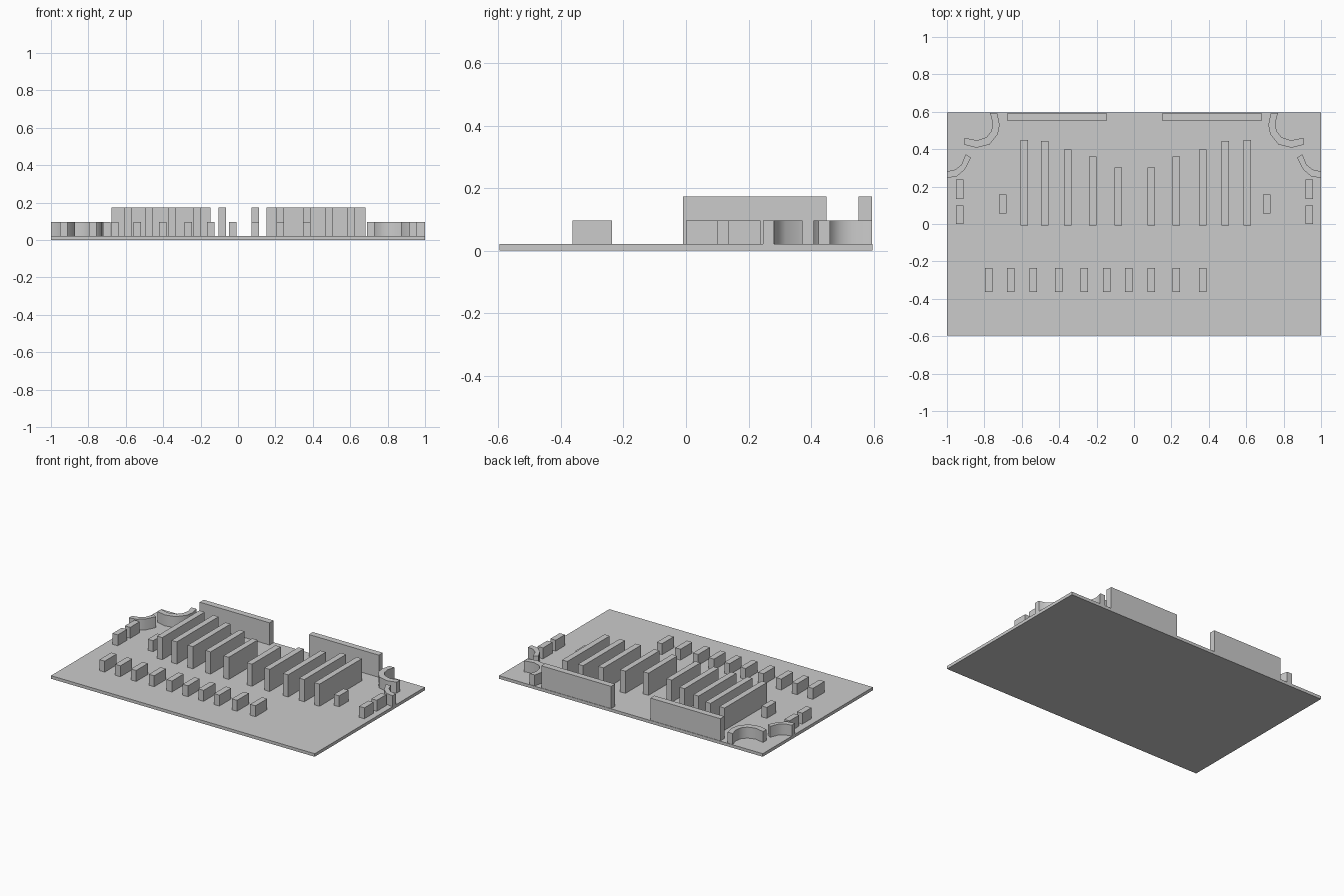
import bpy, bmesh, math

if "Cube" in bpy.data.objects:
    bpy.data.objects.remove(bpy.data.objects["Cube"])

BASE_TOP, LOW, HIGH = 0.021, 0.096, 0.173


def box(name, x0, x1, y0, y1, z0, z1):
    bpy.ops.mesh.primitive_cube_add(size=1, location=((x0 + x1) / 2, (y0 + y1) / 2, (z0 + z1) / 2))
    ob = bpy.context.object
    ob.name = name
    ob.scale = (x1 - x0, y1 - y0, z1 - z0)
    bpy.ops.object.transform_apply(location=False, rotation=False, scale=True)
    return ob


def block(name, cx, y0, y1, top, width=0.04):
    return box(name, cx - width / 2, cx + width / 2, y0, y1, BASE_TOP, top)


def curved_wall(name, outer, inner, side):
    """Extruded strip between two matching point rows."""
    bm = bmesh.new()
    rows = [[[bm.verts.new((side * x, y, z)) for x, y in row] for row in (outer, inner)]
            for z in (BASE_TOP, LOW)]
    (ob_, ib), (ot, it) = rows
    n = len(outer)
    for i in range(n - 1):
        j = i + 1
        bm.faces.new((ot[i], ot[j], it[j], it[i]))
        bm.faces.new((ob_[i], ib[i], ib[j], ob_[j]))
        bm.faces.new((ob_[i], ob_[j], ot[j], ot[i]))
        bm.faces.new((ib[i], it[i], it[j], ib[j]))
    for i in (0, n - 1):
        bm.faces.new((ob_[i], ot[i], it[i], ib[i]))
    bmesh.ops.recalc_face_normals(bm, faces=bm.faces)
    me = bpy.data.meshes.new(name)
    bm.to_mesh(me)
    bm.free()
    ob = bpy.data.objects.new(name, me)
    bpy.context.collection.objects.link(ob)
    bpy.ops.object.select_all(action='DESELECT')
    ob.select_set(True)
    bpy.context.view_layer.objects.active = ob
    bpy.ops.object.shade_smooth_by_angle(angle=math.radians(50))


# Ground slab
box("base_slab", -1, 1, -0.597, 0.597, 0, BASE_TOP)

# Long tall blocks, stepping shorter towards the middle
long_x = [-0.588, -0.478, -0.355, -0.221, -0.083, 0.093, 0.227, 0.367, 0.489, 0.605]
long_end = [0.45, 0.444, 0.398, 0.36, 0.302]
for i, (x, end) in enumerate(zip(long_x, long_end + long_end[::-1])):
    block(f"long_block_{i}", x, -0.009, end, HIGH)

# Front row of small blocks
for i, x in enumerate([-0.777, -0.658, -0.538, -0.402, -0.267, -0.145, -0.027, 0.093, 0.227, 0.367]):
    block(f"front_block_{i}", x, -0.363, -0.236, LOW)

# Paired parts on both sides
for side, tag in ((-1, "left"), (1, "right")):
    cx = 0.003
    block(f"back_wall_{tag}", cx + side * 0.414, 0.551, 0.594, HIGH, 0.53)
    block(f"inner_side_block_{tag}", cx + side * 0.706, 0.055, 0.157, LOW)
    block(f"outer_side_block_front_{tag}", cx + side * 0.935, 0.0, 0.1, LOW)
    block(f"outer_side_block_back_{tag}", cx + side * 0.935, 0.135, 0.238, LOW)
    curved_wall(f"corner_curve_large_{tag}",
                [(0.732, 0.594), (0.718, 0.53), (0.728, 0.48), (0.772, 0.425), (0.842, 0.408), (0.907, 0.424)],
                [(0.77, 0.594), (0.755, 0.54), (0.763, 0.495), (0.79, 0.463), (0.84, 0.447), (0.907, 0.461)], side)
    curved_wall(f"corner_curve_small_{tag}",
                [(0.872, 0.355), (0.905, 0.29), (0.947, 0.255), (1.0, 0.246)],
                [(0.9, 0.373), (0.922, 0.318), (0.955, 0.291), (1.0, 0.281)], side)
